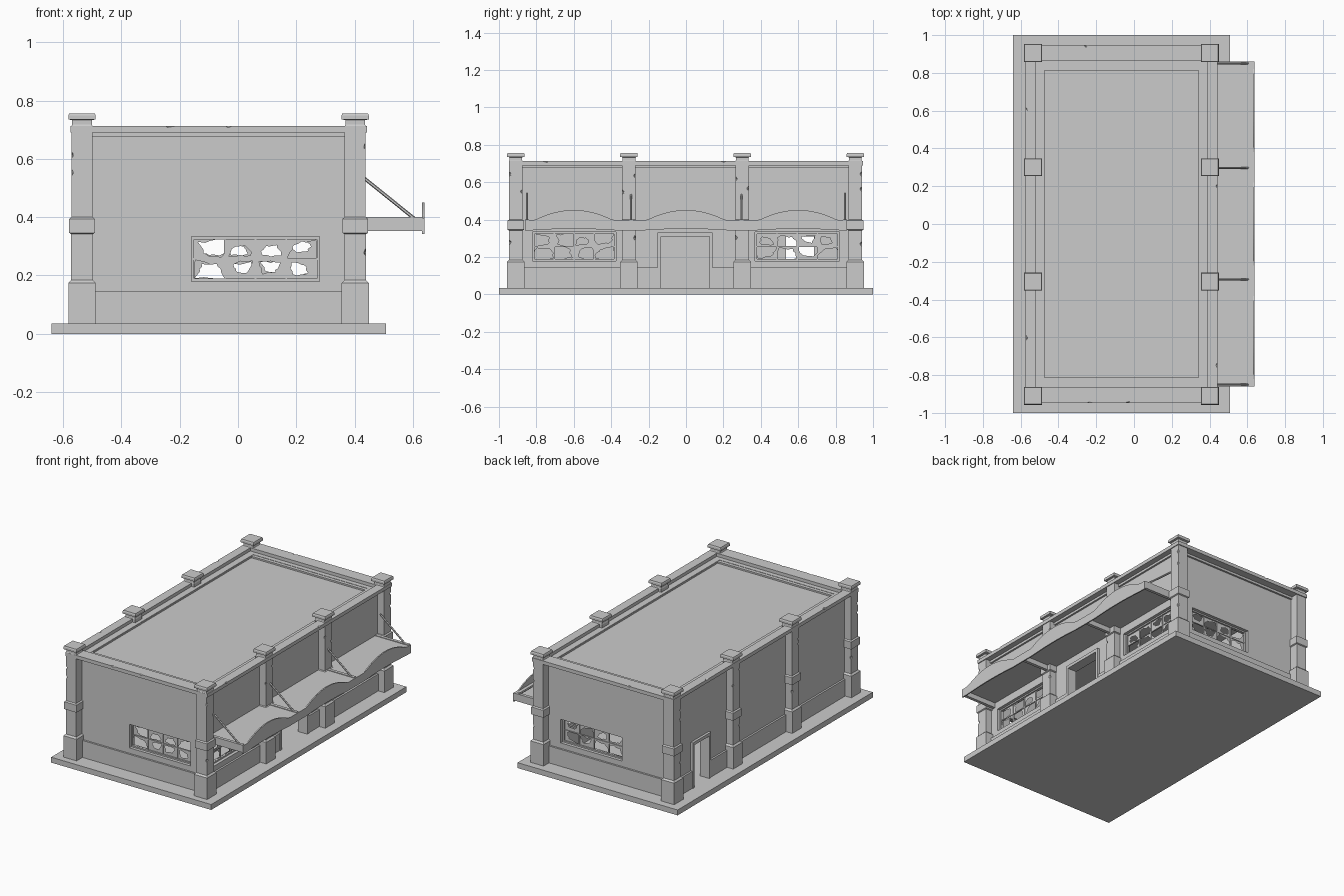
import bpy, bmesh, math, random
from mathutils import Vector, Matrix

random.seed(4)
if "Cube" in bpy.data.objects:
    bpy.data.objects.remove(bpy.data.objects["Cube"], do_unlink=True)

grey = bpy.data.materials.new("plain grey")
grey.use_nodes = True
GREY = (0.6, 0.6, 0.6, 1)
grey.diffuse_color = GREY
grey.node_tree.nodes["Principled BSDF"].inputs["Base Color"].default_value = GREY

# Building centre, wall half sizes, floor level
CX, HX, HY = -0.066, 0.46, 0.885
X0, X1 = CX - HX, CX + HX
FLOOR = 0.035


def finish(name, bm):
    bmesh.ops.recalc_face_normals(bm, faces=bm.faces)
    mesh = bpy.data.meshes.new(name)
    bm.to_mesh(mesh)
    bm.free()
    mesh.materials.append(grey)
    ob = bpy.data.objects.new(name, mesh)
    bpy.context.collection.objects.link(ob)
    return ob


def add_box(bm, x, y, z):
    size = Vector((x[1] - x[0], y[1] - y[0], z[1] - z[0]))
    mid = Vector((sum(x) / 2, sum(y) / 2, sum(z) / 2))
    bmesh.ops.create_cube(bm, size=1, matrix=Matrix.Translation(mid) @ Matrix.Diagonal((*size, 1)))


def boxes(name, *items):
    bm = bmesh.new()
    for item in items:
        add_box(bm, *item)
    return finish(name, bm)


def ring(name, outer, inner, z):
    """Rectangular frame between two half sizes around the building centre."""
    bm = bmesh.new()
    loops = [[bm.verts.new((CX + sx * hx, sy * hy, zz))
              for sx, sy in ((-1, -1), (1, -1), (1, 1), (-1, 1))]
             for hx, hy in (outer, inner) for zz in z]
    for p, q in ((0, 1), (1, 3), (3, 2), (2, 0)):
        for i in range(4):
            j = (i + 1) % 4
            bm.faces.new((loops[p][i], loops[p][j], loops[q][j], loops[q][i]))
    return finish(name, bm)


def cut(ob, cutter):
    cutter.hide_render = True
    mod = ob.modifiers.new("cut", "BOOLEAN")
    mod.operation, mod.solver, mod.object = "DIFFERENCE", "EXACT", cutter
    bpy.context.view_layer.objects.active = ob
    bpy.ops.object.modifier_apply(modifier=mod.name)
    bpy.data.objects.remove(cutter, do_unlink=True)


def chip(ob, spots, radius):
    """Break small flakes off the edges."""
    for x, y, z in spots:
        bm = bmesh.new()
        turn = Matrix.Rotation(random.uniform(0, 3), 4, Vector((1, 1, 1)))
        bmesh.ops.create_icosphere(bm, subdivisions=1, radius=radius,
                                   matrix=Matrix.Translation((x, y, z)) @ turn)
        cut(ob, finish("chip_cutter", bm))


# Ground slab
boxes("ground_slab", ((-0.64, 0.508), (-1, 1), (0, FLOOR)))

# Openings: windows in both ends and the shop side, doors on both long sides
WZ = (0.18, 0.333)
end_x = (-0.16, 0.28)
side_windows = ((-0.82, -0.375), (0.37, 0.82))
doors = ((X1, 1, (-0.135, 0.125)), (X0, -1, (0.535, 0.685)))
DOOR_TOP = 0.31

# Hollow walls with openings
walls = ring("walls", (HX, HY), (HX - 0.05, HY - 0.05), (FLOOR, 0.692))
for s in (-1, 1):
    cut(walls, boxes("window_cutter", (end_x, (s * HY - 0.1, s * HY + 0.1), WZ)))
for span in side_windows:
    cut(walls, boxes("window_cutter", ((X1 - 0.1, X1 + 0.1), span, WZ)))
plinth = ring("plinth", (HX + 0.012, HY + 0.012), (HX - 0.005, HY - 0.005), (FLOOR, 0.145))
for x, s, span in doors:
    for part in (walls, plinth):
        cut(part, boxes("door_cutter", ((x - 0.1, x + 0.1), span, (0.0, DOOR_TOP))))

# Door surrounds
for i, (x, s, (a, b)) in enumerate(doors):
    xs = sorted((x - s * 0.01, x + s * 0.016))
    boxes(("shop", "rear")[i] + "_door_frame",
          (xs, (a - 0.018, a), (FLOOR, DOOR_TOP + 0.02)),
          (xs, (b, b + 0.018), (FLOOR, DOOR_TOP + 0.02)),
          (xs, (a, b), (DOOR_TOP, DOOR_TOP + 0.02)))

# Shallow roof panel inside a raised rim, then the parapet coping
boxes("roof", ((CX - 0.42, CX + 0.42), (-0.825, 0.825), (0.655, 0.68)))
ring("roof_rim", (0.457, 0.87), (0.408, 0.813), (0.67, 0.69))
ring("coping_moulding", (HX + 0.012, HY + 0.012), (HX - 0.01, HY - 0.01), (0.675, 0.692))
coping = ring("parapet_coping", (0.509, 0.947), (0.452, 0.866), (0.69, 0.713))
chip(coping, ((-0.23, -0.955, 0.733), (-0.03, -0.955, 0.733), (-0.25, 0.955, 0.733),
              (0.45, -0.75, 0.733), (0.45, 0.2, 0.733), (-0.58, 0.6, 0.733), (-0.58, -0.6, 0.733)), 0.03)

# Pillars: square stacks from (height, half width) steps
STEPS = ((FLOOR, 0.047), (0.174, 0.047), (0.184, 0.037), (0.342, 0.037), (0.346, 0.044),
         (0.394, 0.044), (0.4, 0.036), (0.713, 0.036), (0.717, 0.034), (0.733, 0.034),
         (0.735, 0.047), (0.748, 0.047), (0.756, 0.044))


def pillar(name, x, y):
    bm = bmesh.new()
    rows = [[bm.verts.new((x + sx * w, y + sy * w, z))
             for sx, sy in ((-1, -1), (1, -1), (1, 1), (-1, 1))] for z, w in STEPS]
    for low, high in zip(rows, rows[1:]):
        for i in range(4):
            j = (i + 1) % 4
            bm.faces.new((low[i], low[j], high[j], high[i]))
    bm.faces.new(rows[0])
    bm.faces.new(rows[-1])
    return finish(name, bm)


for side, x, out in (("left", 0.402, 1), ("right", -0.535, -1)):
    for n, y in enumerate((-0.91, -0.305, 0.3, 0.905)):
        ob = pillar(f"{side}_pillar_{n + 1}", x, y)
        edge = x + out * 0.042
        spots = [(edge, y + random.choice((-1, 1)) * 0.036, z + random.uniform(-0.02, 0.02))
                 for z in (0.29, 0.56, 0.63)]
        chip(ob, spots, 0.014)


# Broken windows: frame, glazing bars and jagged glass, drawn flat then placed in the wall
def window(name, place, width):
    z0, z1 = WZ
    h = width / 2
    f = 0.009
    bm = bmesh.new()
    for x, z in (((-h, h), (z0, z0 + f)), ((-h, h), (z1 - f, z1)),
                 ((-h, -h + f), (z0, z1)), ((h - f, h), (z0, z1))):
        add_box(bm, x, (-0.01, 0.01), z)
    cols = 4
    pw, ph = (width - 2 * f) / cols, (z1 - z0) / 2 - f
    zm = (z0 + z1) / 2
    for c in range(1, cols):
        x = -h + f + c * pw
        add_box(bm, (x - 0.003, x + 0.003), (-0.005, 0.005), (z0 + f, z1 - f))
    add_box(bm, (-h + f, h - f), (-0.005, 0.005), (zm - 0.003, zm + 0.003))
    for c in range(cols):
        for r in (-1, 1):
            cx, cz = -h + f + (c + 0.5) * pw, zm + r * ph / 2
            hole = random.choice((0.5, 0.8, 0.9))
            # the hole leans to one side of the pane
            lean = random.uniform(0, math.tau)
            outer, inner = [], []
            for k in range(16):
                a = math.tau * (k + 0.5) / 16 + math.pi / 16
                u, v = math.cos(a), math.sin(a)
                m = max(abs(u), abs(v))
                t = min(0.98, hole * (1 + 0.45 * math.cos(a - lean)) * random.uniform(0.8, 1.2))
                for ring_pts, q in ((outer, 1), (inner, t)):
                    ring_pts.append(bm.verts.new((cx + u / m * q * pw / 2, 0, cz + v / m * q * ph / 2)))
            for k in range(16):
                j = (k + 1) % 16
                bm.faces.new((outer[k], outer[j], inner[j], inner[k]))
    bm.transform(place)
    return finish(name, bm)


mid = sum(end_x) / 2
for name, s in (("front_window", -1), ("back_window", 1)):
    window(name, Matrix.Translation((mid, s * (HY - 0.03), 0)), end_x[1] - end_x[0])
for n, (a, b) in enumerate(side_windows):
    window(f"shop_window_{n + 1}", Matrix.Translation((X1 - 0.03, (a + b) / 2, 0))
           @ Matrix.Rotation(math.pi / 2, 4, "Z"), b - a)

# Canopy: thin deck over cross beams, with a three-arched fascia
CY = 0.86
RODS = (-0.85, -0.293, 0.297, 0.85)
boxes("canopy_deck", ((X1, 0.632), (-CY, CY), (0.384, 0.396)))
boxes("canopy_beams", *(((X1, 0.632), (y - 0.01, y + 0.01), (0.352, 0.4)) for y in RODS))
bm = bmesh.new()
top, low = [], []
for i in range(87):
    y = -CY + 2 * CY * i / 86
    near = min(abs(y - c) for c in (-0.6, 0, 0.6))
    bump = max(0, 1 - (near / 0.21) ** 2)
    top.append(bm.verts.new((0.631, y, 0.397 + 0.054 * bump)))
    low.append(bm.verts.new((0.631, y, 0.343 + 0.008 * bump)))
for i in range(86):
    bm.faces.new((low[i], low[i + 1], top[i + 1], top[i]))
body = bmesh.ops.extrude_face_region(bm, geom=bm.faces[:])["geom"]
bmesh.ops.translate(bm, vec=(0.008, 0, 0), verts=[v for v in body if isinstance(v, bmesh.types.BMVert)])
finish("canopy_fascia", bm)

# Canopy tie rods
start, end = Vector((0.425, 0, 0.54)), Vector((0.605, 0, 0.395))
run = end - start
for n, y in enumerate(RODS):
    bm = bmesh.new()
    place = Matrix.Translation((start + end) / 2 + Vector((0, y, 0))) @ run.to_track_quat("Z", "Y").to_matrix().to_4x4()
    bmesh.ops.create_cone(bm, cap_ends=True, segments=6, radius1=0.006, radius2=0.006,
                          depth=run.length, matrix=place)
    finish(f"tie_rod_{n + 1}", bm)
